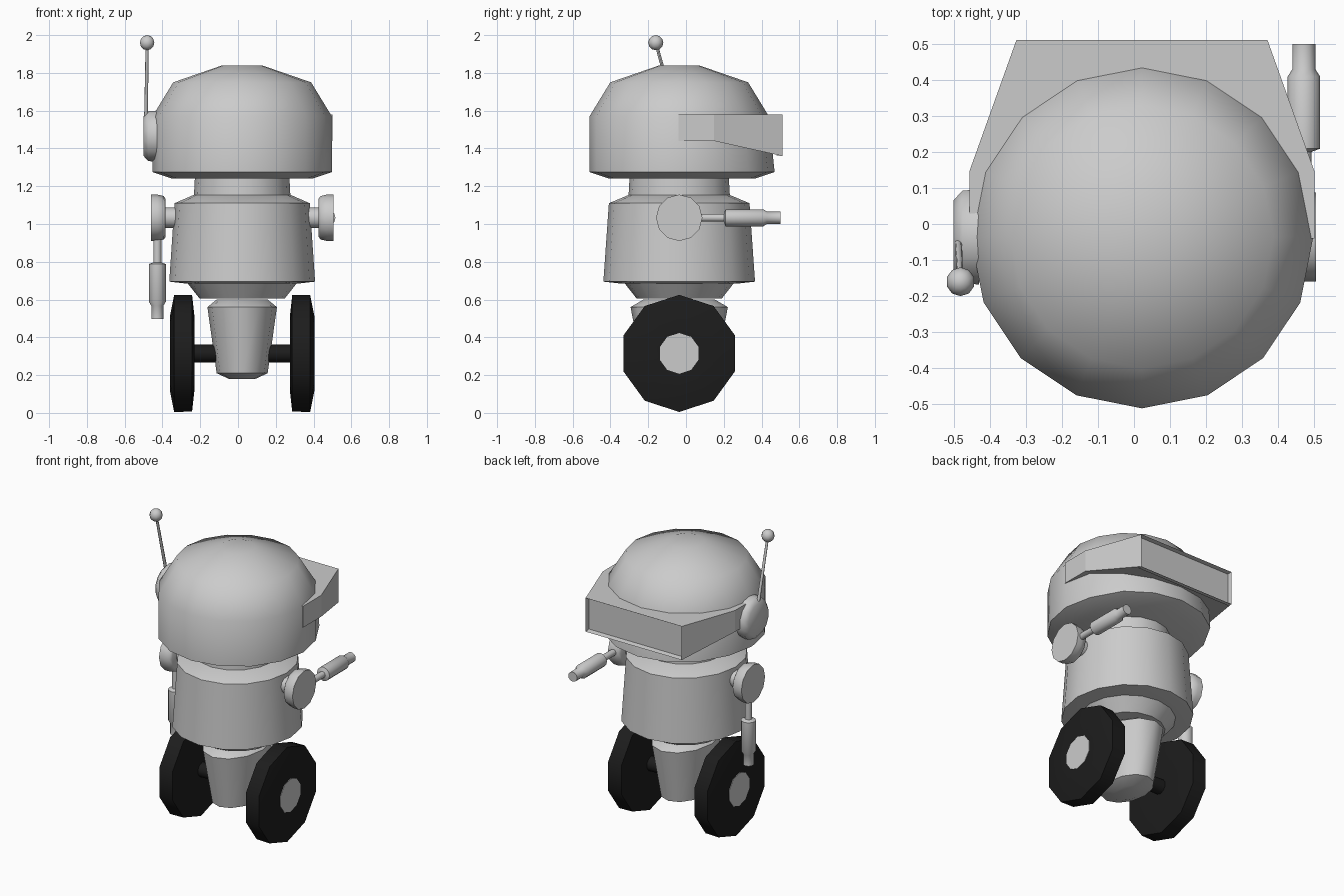
import bpy, bmesh
from math import cos, sin, pi, radians
from mathutils import Vector

if "Cube" in bpy.data.objects:
    bpy.data.objects.remove(bpy.data.objects["Cube"])

CX, CY = 0.022, -0.036          # common vertical axis of the robot
X, Y, Z = Vector((1, 0, 0)), Vector((0, 1, 0)), Vector((0, 0, 1))

black = bpy.data.materials.new("black_rubber")
black.diffuse_color = (0.012, 0.012, 0.012, 1)
black.use_nodes = True
black.node_tree.nodes["Principled BSDF"].inputs["Base Color"].default_value = black.diffuse_color


def finish(bm, name, angle=45, mat=None):
    bmesh.ops.recalc_face_normals(bm, faces=bm.faces)
    me = bpy.data.meshes.new(name)
    bm.to_mesh(me)
    bm.free()
    ob = bpy.data.objects.new(name, me)
    bpy.context.collection.objects.link(ob)
    if mat:
        me.materials.append(mat)
    bpy.ops.object.select_all(action='DESELECT')
    ob.select_set(True)
    bpy.context.view_layer.objects.active = ob
    bpy.ops.object.shade_smooth_by_angle(angle=radians(angle))
    return ob


def lathe(name, profile, sides, origin, axis=Z, ref=X, squash=1.0, **kw):
    """Spin (radius, height) points round an axis, closed by end caps."""
    side = axis.cross(ref)
    bm = bmesh.new()
    rings = []
    for r, h in profile:
        rings.append([bm.verts.new(Vector(origin) + axis * h
                      + ref * (r * cos(2 * pi * i / sides))
                      + side * (r * squash * sin(2 * pi * i / sides)))
                      for i in range(sides)])
    for a, b in zip(rings, rings[1:]):
        for i in range(sides):
            j = (i + 1) % sides
            bm.faces.new((a[i], a[j], b[j], b[i]))
    bm.faces.new(rings[0])
    bm.faces.new(rings[-1])
    return finish(bm, name, **kw)


# Head dome, slightly fuller at the lower back
head = lathe("head", [(0.37, 1.24), (0.475, 1.275), (0.475, 1.57),
                      (0.365, 1.75), (0.105, 1.84)], 16, (CX, CY, 0))
for v in head.data.vertices:
    if v.co.z < 1.3 and v.co.y > 0.2:
        v.co.y += 0.03

# Neck, torso and waist
lathe("neck", [(0.256, 1.14), (0.25, 1.25)], 16, (CX, CY, 0), squash=1.05)
lathe("torso", [(0.30, 0.685), (0.386, 0.695), (0.358, 1.11), (0.25, 1.157)],
      16, (CX, CY, 0), squash=1.04)
lathe("waist", [(0.225, 0.605), (0.30, 0.70)], 16, (CX, CY, 0))

# Visor: mirrored outline extruded between sloping bottom and flat top
half = [(0.478, -0.04, 1.44), (0.478, 0.147, 1.44), (0.348, 0.51, 1.36)]
outline = half + [(-x, y, z) for x, y, z in reversed(half)]
bm = bmesh.new()
low = [bm.verts.new((CX + x, y, z)) for x, y, z in outline]
top = [bm.verts.new((CX + x, y, 1.58)) for x, y, z in outline]
n = len(outline)
walls = [bm.faces.new((low[i], low[(i + 1) % n], top[(i + 1) % n], top[i]))
         for i in range(n)]
bm.faces.new(top)
bm.faces.new((low[0], low[1], low[4], low[5]))
bm.faces.new((low[1], low[2], low[3], low[4]))
bmesh.ops.recalc_face_normals(bm, faces=bm.faces)
bmesh.ops.inset_region(bm, faces=[walls[2]], thickness=0.004, depth=0)
bmesh.ops.translate(bm, verts=walls[2].verts, vec=(0, -0.03, 0))
finish(bm, "visor", angle=10)

# Ear disc with antenna
lathe("ear", [(0.135, -0.01), (0.132, 0.035), (0.105, 0.06)], 14,
      (-0.44, CY, 1.465), axis=-X, ref=Z)
foot, tip = Vector((-0.487, -0.05, 1.56)), Vector((-0.481, -0.16, 1.96))
rod = (tip - foot).normalized()
lathe("antenna_rod", [(0.01, 0), (0.008, (tip - foot).length)], 8, foot,
      axis=rod, ref=rod.orthogonal().normalized())
bm = bmesh.new()
bmesh.ops.create_uvsphere(bm, u_segments=10, v_segments=6, radius=0.04)
bmesh.ops.translate(bm, verts=bm.verts, vec=tip)
finish(bm, "antenna_ball", angle=70)

# Paired parts: shoulders, arms and wheels
for s, label, arm_dir in ((1, "right", Y), (-1, "left", -Z)):
    out = X * s
    centre = Vector((CX, CY, 1.033))
    lathe(label + "_shoulder_pin", [(0.055, 0.28), (0.055, 0.42)], 12,
          centre, axis=out, ref=Z)
    lathe(label + "_shoulder_disc", [(0.10, 0.405), (0.115, 0.415),
          (0.123, 0.45), (0.123, 0.483)], 12, centre, axis=out, ref=Z)
    lathe(label + "_arm", [(0.021, 0.06), (0.021, 0.236), (0.045, 0.245),
          (0.045, 0.445), (0.032, 0.465), (0.032, 0.535)], 12,
          centre + out * 0.449, axis=arm_dir, ref=X)
    hub = Vector((CX, CY, 0.315))
    lathe(label + "_tyre", [(0.10, 0.255), (0.20, 0.253), (0.308, 0.265),
          (0.31, 0.36), (0.20, 0.382), (0.108, 0.38)], 10,
          hub, axis=out, ref=Z, mat=black)
    lathe(label + "_hub", [(0.108, 0.36), (0.108, 0.383)], 10,
          hub, axis=out, ref=Z)

# Axle and central leg
lathe("axle", [(0.047, -0.27), (0.047, 0.27)], 10, (CX, CY, 0.315),
      axis=X, ref=Z, mat=black)
leg = lathe("leg", [(0.07, 0.18), (0.135, 0.21), (0.184, 0.56), (0.135, 0.60)],
            12, (CX, CY, 0), squash=1.4)
